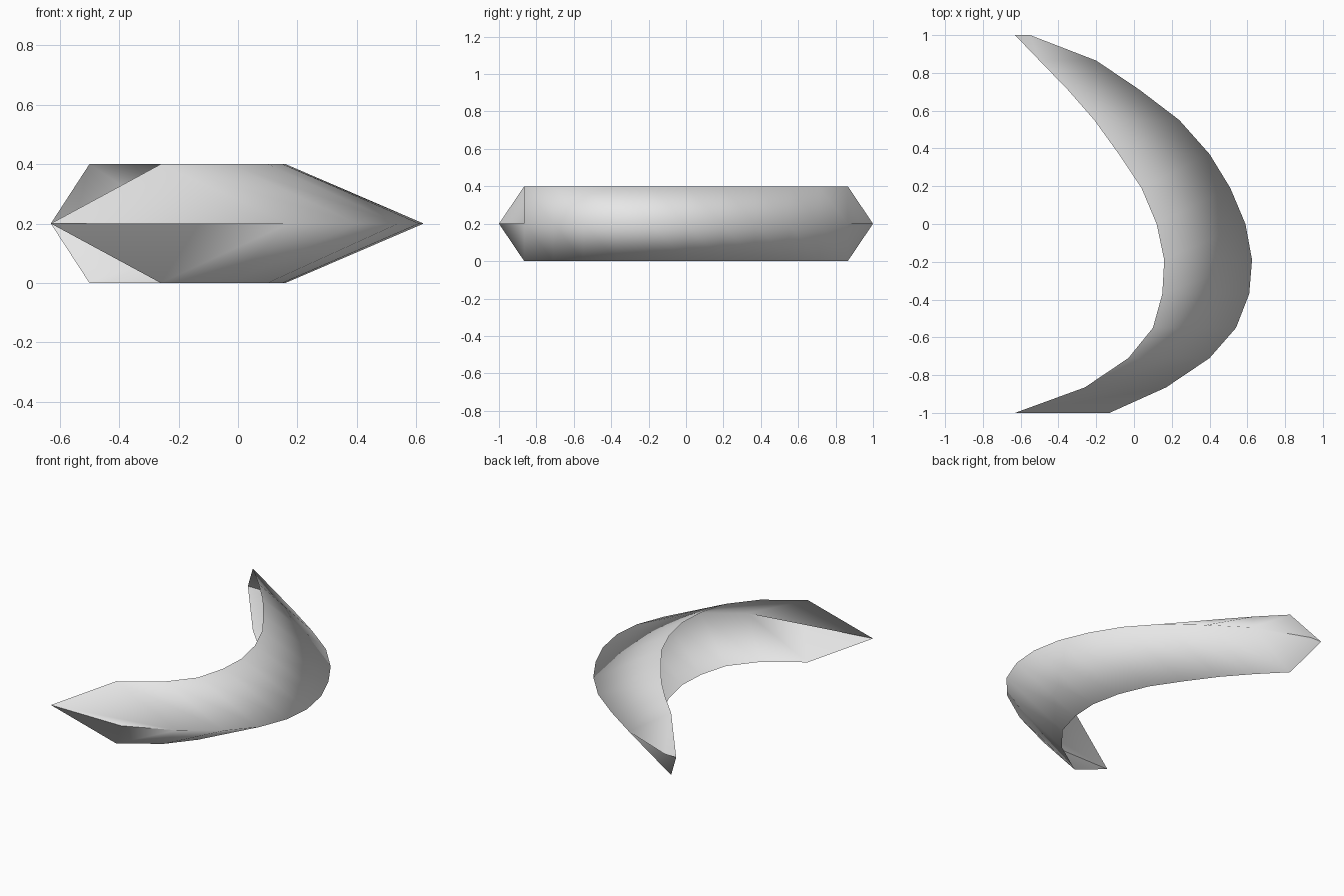
import bpy
import bmesh

cube = bpy.data.objects.get("Cube")
if cube:
    bpy.data.objects.remove(cube, do_unlink=True)

# Stations along the crescent: y, x of the open inner rims, x of the outer ridge
stations = [
    (-1.00, -0.63, -0.13), (-0.865, -0.26, 0.17), (-0.71, -0.03, 0.40),
    (-0.55, 0.10, 0.54), (-0.37, 0.15, 0.61), (-0.19, 0.16, 0.625),
    (0.00, 0.12, 0.59), (0.19, 0.04, 0.51), (0.37, -0.08, 0.40),
    (0.55, -0.21, 0.24), (0.71, -0.35, 0.03), (0.865, -0.50, -0.20),
    (1.00, -0.63, -0.55),
]
MID, HALF = 0.2, 0.2

mat = bpy.data.materials.new("light grey")
mat.use_nodes = True
grey = (0.8, 0.8, 0.8, 1)
mat.diffuse_color = grey
mat.node_tree.nodes["Principled BSDF"].inputs["Base Color"].default_value = grey

# Folded sheet: upper and lower halves meet at the ridge and open inward
bm = bmesh.new()
rows = []
last = len(stations) - 1
for i, (y, inner, outer) in enumerate(stations):
    ridge = bm.verts.new((outer, y, MID))
    if i in (0, last):
        tip = bm.verts.new((inner, y, MID))
        rows.append((tip, ridge, tip))
    else:
        rows.append((bm.verts.new((inner, y, MID + HALF)), ridge,
                     bm.verts.new((inner, y, MID - HALF))))

for a, b in zip(rows, rows[1:]):
    bm.faces.new((a[0], a[1], b[1], b[0]))
    bm.faces.new((a[1], a[2], b[2], b[1]))

for f in bm.faces:
    f.smooth = True

# The ridge is creased only at the two pinched ends
for e in bm.edges:
    if all(v in (r[1] for r in rows) for v in e.verts):
        e.smooth = all(abs(v.co.y) < 0.99 for v in e.verts)
    elif all(abs(v.co.y) > 0.99 for v in e.verts):
        e.smooth = False

mesh = bpy.data.meshes.new("crescent_shell")
bm.to_mesh(mesh)
bm.free()
mesh.materials.append(mat)
shell = bpy.data.objects.new("crescent_shell", mesh)
bpy.context.collection.objects.link(shell)
